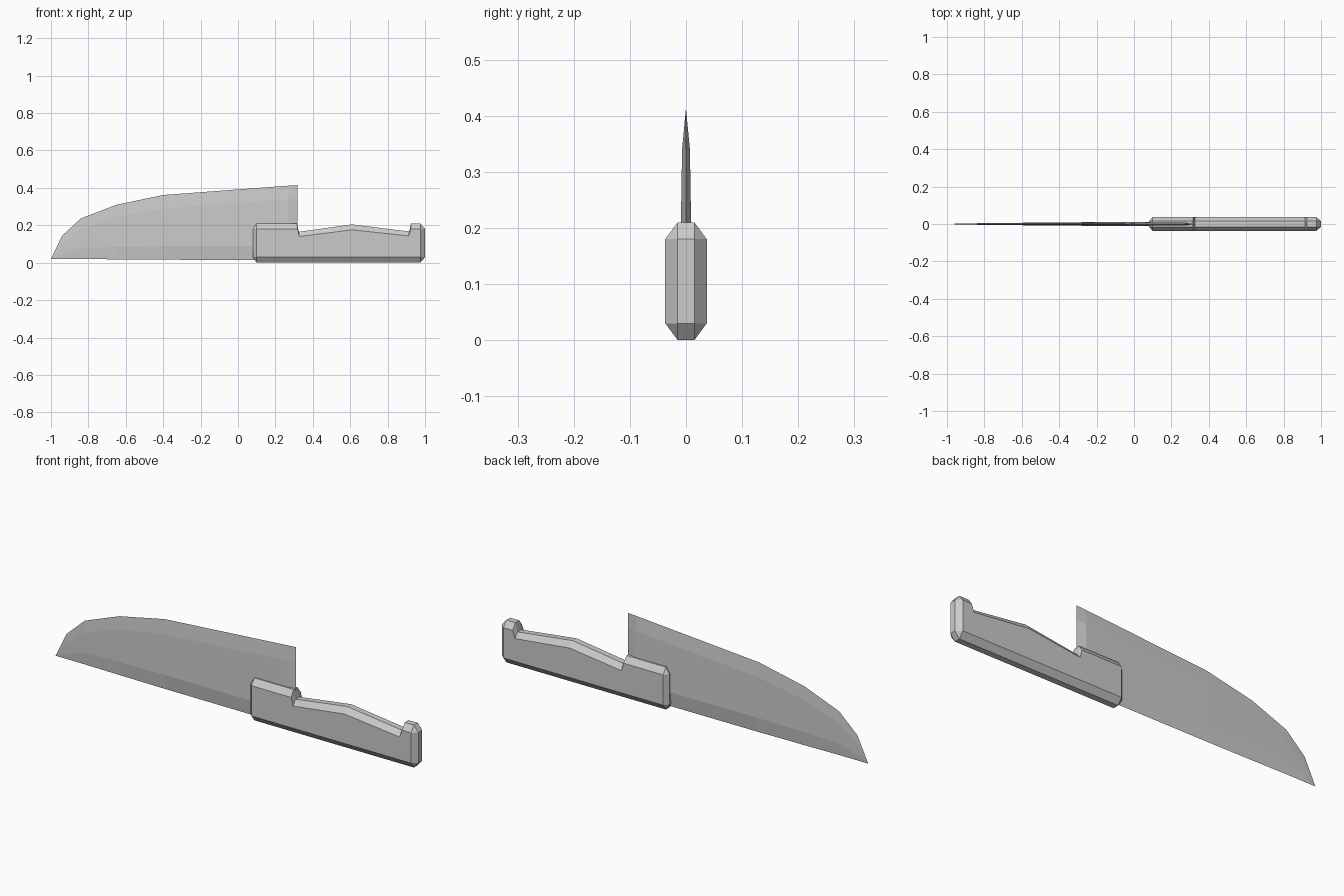
import bpy, bmesh

if "Cube" in bpy.data.objects:
    bpy.data.objects.remove(bpy.data.objects["Cube"])


def finish(name, bm):
    bmesh.ops.remove_doubles(bm, verts=bm.verts, dist=1e-5)
    bmesh.ops.dissolve_degenerate(bm, edges=bm.edges, dist=1e-5)
    bmesh.ops.recalc_face_normals(bm, faces=bm.faces)
    mesh = bpy.data.meshes.new(name)
    bm.to_mesh(mesh)
    bm.free()
    obj = bpy.data.objects.new(name, mesh)
    bpy.context.collection.objects.link(obj)
    return obj


def loft(name, rings, closed_ends):
    """Bridge equal-length vertex rings, optionally capping both ends."""
    bm = bmesh.new()
    loops = [[bm.verts.new(p) for p in r] for r in rings]
    for a, b in zip(loops, loops[1:]):
        n = len(a)
        for i in range(n):
            j = (i + 1) % n
            bm.faces.new((a[i], a[j], b[j], b[i]))
    if closed_ends:
        bm.faces.new(loops[0])
        bm.faces.new(loops[-1])
    return finish(name, bm)


# Handle: narrow outer outline, wider inset outline on each cheek
outer = [(.08, .03), (.10, 0), (.975, 0), (1, .03), (1, .18), (.975, .21),
         (.925, .21), (.915, .167), (.61, .205), (.325, .165), (.315, .21),
         (.10, .21), (.08, .18)]
inner = [(.10, .03), (.10, .03), (.975, .03), (.975, .03), (.975, .18), (.975, .18),
         (.925, .18), (.912, .143), (.61, .176), (.328, .14), (.318, .18),
         (.10, .18), (.10, .18)]
loft("handle", [[(x, y, z) for x, z in pts] for pts, y in
                ((inner, -.037), (outer, -.015), (outer, .015), (inner, .037))], True)

# Blade stations: x, edge z, upper ridge z, lower ridge z, spine z, upper and lower half widths
stations = [
    (-1.0, .02, .02, .02, .02, 0, 0),
    (-.94, .145, .10, .045, .02, .002, .002),
    (-.84, .237, .18, .08, .02, .004, .004),
    (-.65, .31, .245, .085, .018, .005, .006),
    (-.40, .362, .29, .09, .016, .006, .009),
    (.27, .412, .34, .09, .015, .007, .011),
    (.318, .415, .34, .09, .015, 0, 0),
]
loft("blade", [[(x, 0, e), (x, wu, u), (x, wl, l), (x, 0, s), (x, -wl, l), (x, -wu, u)]
               for x, e, u, l, s, wu, wl in stations], False)
